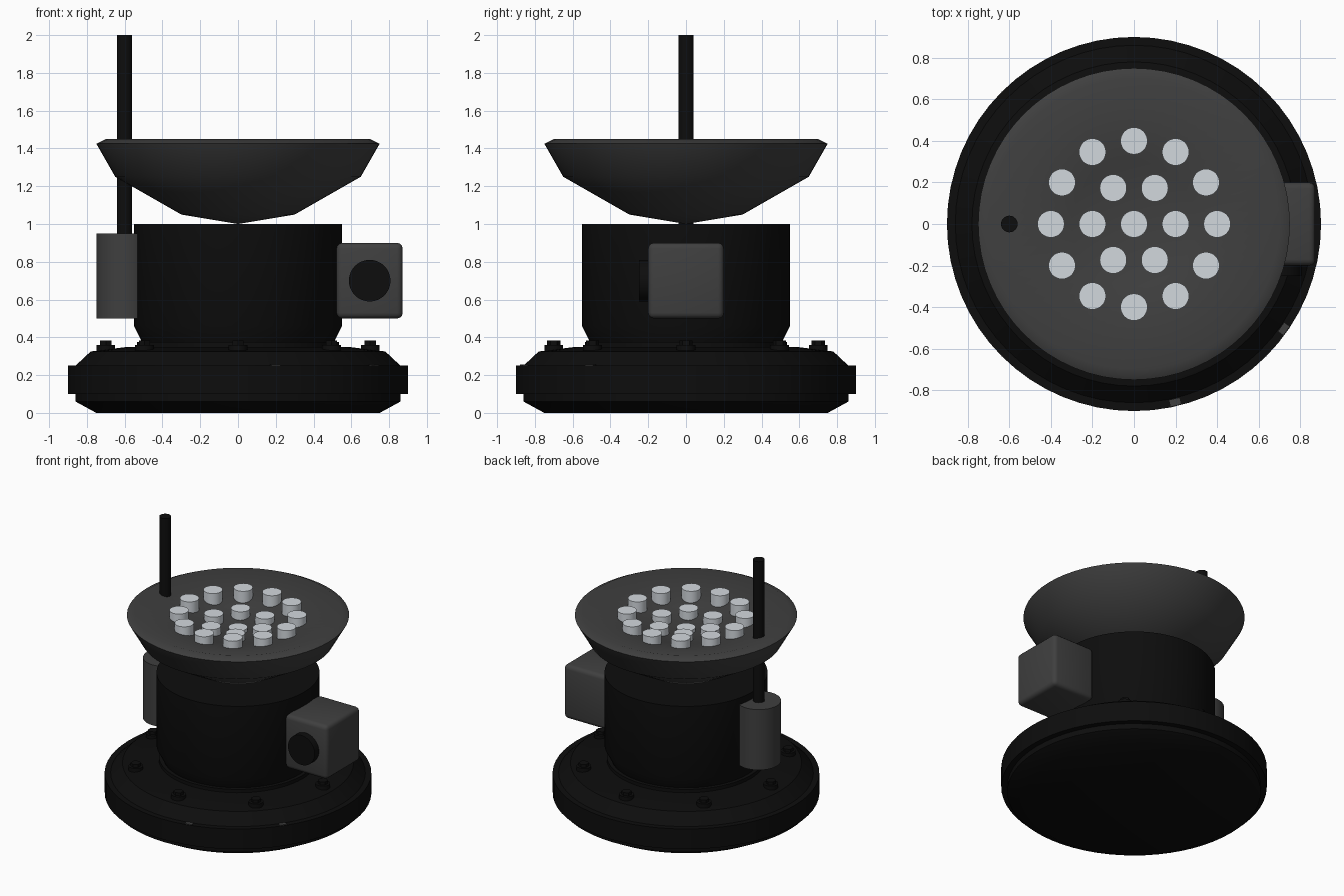
import bpy, bmesh, math
from mathutils import Matrix, Vector

cube = bpy.data.objects.get("Cube")
if cube:
    bpy.data.objects.remove(cube, do_unlink=True)


def material(name, rgb):
    m = bpy.data.materials.new(name)
    m.use_nodes = True
    m.diffuse_color = (*rgb, 1)
    m.node_tree.nodes["Principled BSDF"].inputs["Base Color"].default_value = (*rgb, 1)
    return m


BLACK = material("black paint", (0.004, 0.004, 0.004))
GREY = material("dark grey metal", (0.05, 0.05, 0.05))
PALE = material("pale lamp glass", (0.65, 0.69, 0.73))


def finish(name, bm, mat, smooth=35):
    bmesh.ops.recalc_face_normals(bm, faces=bm.faces[:])
    mesh = bpy.data.meshes.new(name)
    bm.to_mesh(mesh)
    bm.free()
    mesh.materials.append(mat)
    ob = bpy.data.objects.new(name, mesh)
    bpy.context.collection.objects.link(ob)
    bpy.ops.object.select_all(action='DESELECT')
    ob.select_set(True)
    bpy.context.view_layer.objects.active = ob
    bpy.ops.object.shade_smooth_by_angle(angle=math.radians(smooth))
    return ob


def lathe(name, profile, mat, steps=64, smooth=35):
    """Spin a radius/height profile around the vertical axis."""
    bm = bmesh.new()
    verts = [bm.verts.new((r, 0, z)) for r, z in profile]
    edges = [bm.edges.new(pair) for pair in zip(verts, verts[1:])]
    bmesh.ops.spin(bm, geom=verts + edges, cent=(0, 0, 0), axis=(0, 0, 1),
                   angle=math.tau, steps=steps, use_merge=True)
    bmesh.ops.remove_doubles(bm, verts=bm.verts[:], dist=0.0005)
    return finish(name, bm, mat, smooth)


def add_rod(bm, start, end, radius, sides=32):
    """Add a capped cylinder running between two points."""
    a, b = Vector(start), Vector(end)
    turn = (b - a).to_track_quat('Z', 'Y').to_matrix().to_4x4()
    bmesh.ops.create_cone(bm, cap_ends=True, segments=sides, radius1=radius, radius2=radius,
                          depth=(b - a).length, matrix=Matrix.Translation((a + b) / 2) @ turn)


def rod(name, start, end, radius, mat, sides=32):
    bm = bmesh.new()
    add_rod(bm, start, end, radius, sides)
    return finish(name, bm, mat)


def box(name, centre, size, mat, turn=0, bevel=0):
    bm = bmesh.new()
    place = Matrix.Translation(centre) @ Matrix.Rotation(turn, 4, 'Z') @ Matrix.Diagonal((*size, 1))
    bmesh.ops.create_cube(bm, size=1, matrix=place)
    if bevel:
        bmesh.ops.bevel(bm, geom=bm.edges[:], offset=bevel, segments=3, profile=0.5, affect='EDGES')
    return finish(name, bm, mat)


def around(count, radius):
    for i in range(count):
        a = math.tau * i / count
        yield radius * math.cos(a), radius * math.sin(a)


# Base with raised outer band
lathe("base", [(0, 0), (0.75, 0), (0.86, 0.06), (0.86, 0.1), (0.9, 0.1), (0.9, 0.25),
               (0.86, 0.25), (0.78, 0.325), (0.58, 0.35), (0, 0.35)], BLACK)

# Body and its foot collar
lathe("body", [(0, 0.35), (0.5, 0.35), (0.51, 0.38), (0.55, 0.46), (0.55, 1), (0, 1)], BLACK)
rod("foot_collar", (0, 0, 0.34), (0, 0, 0.375), 0.535, BLACK, 64)

# Bolts around the base
bm = bmesh.new()
for x, y in around(8, 0.7):
    add_rod(bm, (x, y, 0.33), (x, y, 0.36), 0.05, 16)
    add_rod(bm, (x, y, 0.36), (x, y, 0.382), 0.035, 6)
finish("bolts", bm, BLACK)

# Tiny tabs on the ledge of the base band
for i, degrees in enumerate((-77, -35)):
    a = math.radians(degrees)
    box(f"ledge_tab_{i + 1}", (0.88 * math.cos(a), 0.88 * math.sin(a), 0.252),
        (0.03, 0.05, 0.006), GREY, a)

# Shallow dish
lathe("dish", [(0, 1), (0.3, 1.05), (0.65, 1.25), (0.75, 1.425), (0.7, 1.45),
               (0.3, 1.35), (0, 1.3)], GREY, smooth=50)

# Lamps in rings inside the dish
bm = bmesh.new()
for count, radius, top in ((1, 0, 1.335), (6, 0.2, 1.385), (12, 0.4, 1.445)):
    for x, y in around(count, radius):
        add_rod(bm, (x, y, top - 0.09), (x, y, top), 0.065)
finish("lamps", bm, PALE)

# Antenna and its holder on the right
rod("antenna_holder", (-0.6, 0, 0.5), (-0.6, 0, 0.95), 0.15, GREY, 48)
rod("antenna", (-0.6, 0, 0.9), (-0.6, 0, 2), 0.04, BLACK)

# Sensor housing and lens on the left
box("sensor_housing", (0.697, 0, 0.7), (0.35, 0.4, 0.4), GREY, bevel=0.03)
rod("sensor_lens", (0.697, -0.15, 0.7), (0.697, -0.25, 0.7), 0.11, BLACK, 48)
